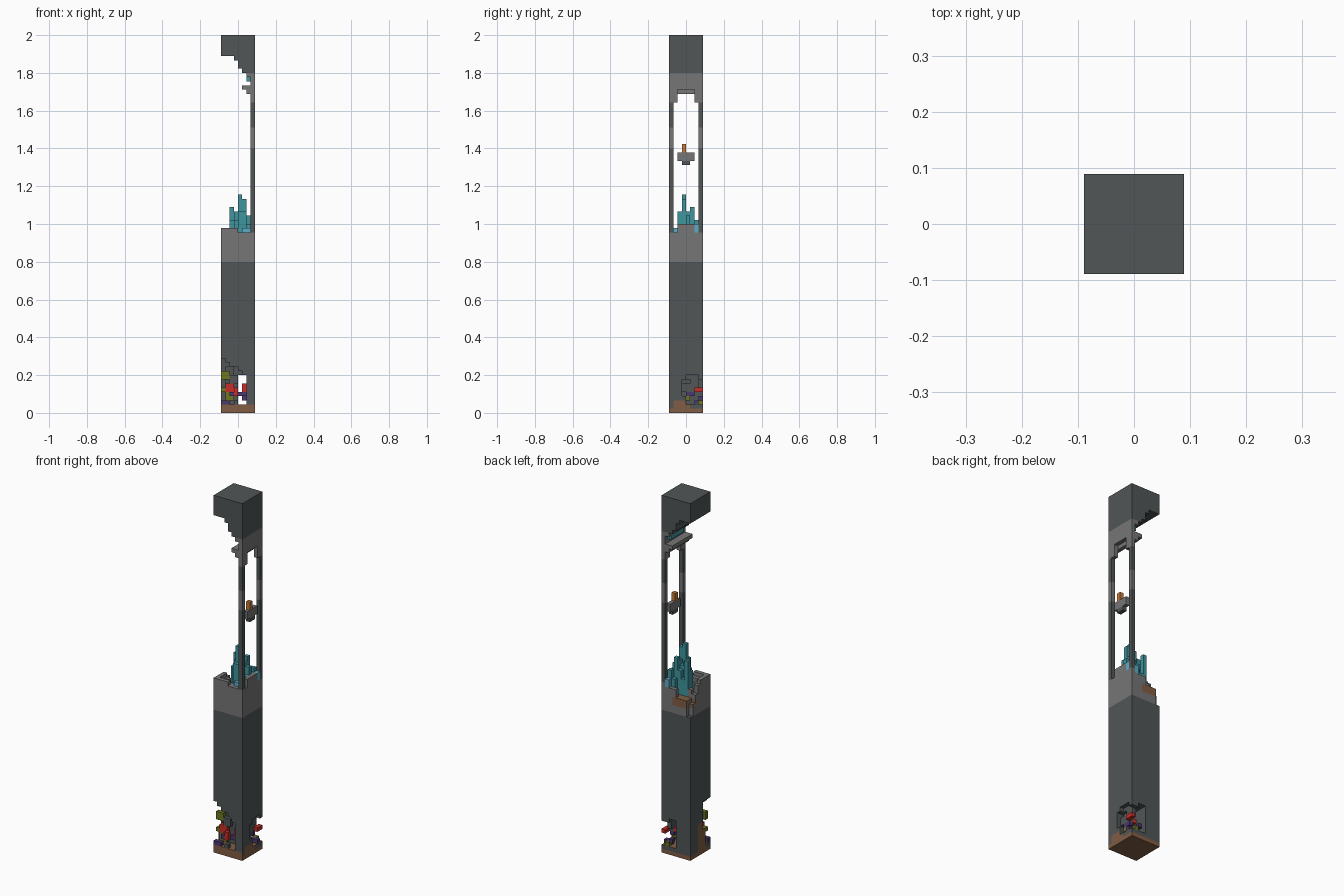
import bpy, bmesh
from mathutils import Vector

cube = bpy.data.objects.get("Cube")
if cube:
    bpy.data.objects.remove(cube, do_unlink=True)

N = 8                # cells across
S = 1 / 45           # cell size
COLOURS = {
    "dark_stone": (0.082, 0.092, 0.094), "light_stone": (0.18, 0.18, 0.18),
    "earth": (0.22, 0.11, 0.056), "teal_crystal": (0.05, 0.3, 0.34),
    "pale_crystal": (0.11, 0.41, 0.57), "red_block": (0.58, 0.027, 0.023),
    "purple_block": (0.07, 0.04, 0.16), "olive_block": (0.16, 0.18, 0.015),
    "orange_flame": (0.56, 0.19, 0.04),
}
NAMES = list(COLOURS)
MATS = []
for name, rgb in COLOURS.items():
    m = bpy.data.materials.new(name)
    m.use_nodes = True
    m.diffuse_color = (*rgb, 1)
    bsdf = m.node_tree.nodes["Principled BSDF"]
    bsdf.inputs["Base Color"].default_value = (*rgb, 1)
    bsdf.inputs["Roughness"].default_value = 0.9
    MATS.append(m)


def box(i0, i1, j0, j1, k0, k1):
    """Set of cells, inclusive ranges"""
    return {(i, j, k) for i in range(i0, i1 + 1)
            for j in range(j0, j1 + 1) for k in range(k0, k1 + 1)}


def build(name, cells, paint):
    """Skin a set of cells; paint(cell, normal) gives a colour name"""
    bm = bmesh.new()
    cache = {}

    def vert(p):
        key = tuple(round(c) for c in p)
        if key not in cache:
            cache[key] = bm.verts.new(((key[0] - N / 2) * S, (key[1] - N / 2) * S, key[2] * S))
        return cache[key]

    for c in sorted(cells):
        mid = Vector(c) + Vector((0.5, 0.5, 0.5))
        for axis in range(3):
            for sign in (-1, 1):
                n = Vector((0, 0, 0))
                n[axis] = sign
                if tuple(int(a + b) for a, b in zip(c, n)) in cells:
                    continue
                u = Vector((0, 0, 0))
                u[(axis + 1) % 3] = 0.5
                v = n.cross(u)
                f = bm.faces.new([vert(mid + n / 2 + d) for d in (-u - v, u - v, u + v, v - u)])
                f.material_index = NAMES.index(paint(c, n))
    # merge flat areas of one colour
    bmesh.ops.dissolve_limit(bm, angle_limit=0.01, verts=bm.verts[:], edges=bm.edges[:],
                             delimit={'MATERIAL'})
    me = bpy.data.meshes.new(name)
    bm.to_mesh(me)
    bm.free()
    for m in MATS:
        me.materials.append(m)
    ob = bpy.data.objects.new(name, me)
    bpy.context.collection.objects.link(ob)
    return ob


def plain(colour):
    return lambda c, n: colour


# Lower pillar: solid block with an uneven broken top
def top_height(i, j):
    if i == 0:
        return (44, 44, 44, 44, 43, 41, 39, 36)[j]
    if j == 0:
        return 44 if i <= 3 else 43
    if i == 7:
        return 45 if 2 <= j <= 5 else 43
    if j == 7:
        return 40 if i <= 3 else 42
    return 43 if j <= 2 and i >= 4 else 40


pillar = {(i, j, k) for i in range(N) for j in range(N) for k in range(top_height(i, j))}

# Cave at the foot, running from the front left edge to the opposite corner
for i, top in enumerate((12, 11, 10, 10, 9, 8)):
    pillar -= box(i, i, 0, 2, 2, top)
pillar -= box(4, 7, 3, 7, 2, 7)
pillar -= box(4, 5, 3, 7, 8, 8)
pillar -= box(7, 7, 4, 6, 8, 8)
pillar |= box(7, 7, 3, 3, 2, 3) | box(3, 3, 0, 0, 2, 2) | box(0, 0, 2, 2, 2, 5)
pillar |= box(1, 2, 2, 2, 7, 10)


def pillar_paint(c, n):
    i, j, k = c
    if k < 2 and (n.z or n.y < 0 or k == 0 or 1 < j < 5):
        return "earth"
    if n.x > 0 and k < 3 and 1 <= j <= 3:
        return "earth"
    if n.x < 0 and i == 0 and 2 <= j <= 4 and k < 8:
        return "earth"
    if i <= 4 and j >= 4 and k in (38, 39) and not n.x < 0:
        return "earth"
    return "light_stone" if k >= 36 else "dark_stone"


build("lower_pillar", pillar, pillar_paint)

# Loose blocks in the cave
debris = {
    "red_block": box(1, 2, 1, 1, 5, 6) | box(5, 5, 1, 1, 5, 6) | box(3, 3, 0, 0, 4, 5)
    | box(5, 5, 5, 5, 5, 5) | box(7, 7, 6, 7, 5, 5),
    "purple_block": box(4, 5, 1, 1, 4, 4) | box(0, 1, 0, 0, 2, 2) | box(2, 2, 0, 0, 4, 4)
    | box(6, 7, 6, 6, 2, 2) | box(6, 6, 4, 5, 4, 4) | box(5, 5, 7, 7, 3, 3),
    "olive_block": box(0, 1, 1, 1, 8, 9) | box(1, 2, 1, 1, 3, 4) | box(0, 0, 1, 1, 5, 5)
    | box(6, 6, 3, 4, 3, 3) | box(6, 6, 7, 7, 2, 2),
    "dark_stone": box(2, 3, 1, 1, 7, 8) | box(6, 6, 5, 6, 6, 7) | box(6, 6, 3, 5, 5, 6),
}
for colour, cells in debris.items():
    build("cave_" + colour, cells, plain(colour))

# Crystal cluster in the broken top: column position -> height
columns = {(4, 3): 52, (5, 3): 51, (4, 2): 48, (5, 2): 48, (2, 5): 49, (3, 4): 48,
           (3, 5): 44, (2, 4): 46, (4, 4): 47, (4, 5): 46, (6, 4): 47, (6, 5): 45,
           (5, 5): 49, (5, 4): 48, (6, 3): 45, (5, 6): 44, (6, 6): 46, (3, 3): 46}
crystal = set()
for (i, j), h in columns.items():
    crystal |= box(i, i, j, j, top_height(i, j), h - 1)
build("crystal_cluster", crystal, plain("teal_crystal"))
build("pale_crystals", box(5, 6, 1, 1, 43, 43) | box(7, 7, 6, 6, 43, 44) | box(6, 6, 7, 7, 42, 43),
      plain("pale_crystal"))
build("crater_rubble", box(1, 1, 3, 3, 40, 42) | box(1, 1, 5, 5, 40, 41) | box(1, 3, 1, 1, 40, 42),
      plain("light_stone"))


# Two corner posts
def post_paint(c, n):
    return "light_stone" if 63 <= c[2] <= 67 else "dark_stone"


for name, j in (("front_post", 0), ("back_post", N - 1)):
    build(name, box(7, 7, j, j, 43, 73), post_paint)

# Cap: stepped underside, arch between the posts, ledge inside
cap = set()
for i, bottom in enumerate((85, 85, 85, 84, 82, 81, 80, 77)):
    cap |= box(i, i, 0, 7, bottom, 89)
cap |= box(7, 7, 0, 1, 74, 77) | box(7, 7, 6, 7, 74, 77)
cap |= box(5, 6, 0, 7, 77, 77) | box(6, 6, 0, 7, 76, 76)
build("top_cap", cap, lambda c, n: "light_stone" if c[2] < 81 else "dark_stone")
build("cap_crystal", box(6, 6, 2, 6, 79, 79), plain("teal_crystal"))

# Floating ledge with a torch
build("floating_ledge", box(7, 7, 2, 5, 60, 61) | box(7, 7, 3, 4, 59, 59),
      lambda c, n: "light_stone" if c[2] >= 60 else "dark_stone")
build("torch", box(7, 7, 3, 3, 62, 63), plain("orange_flame"))
